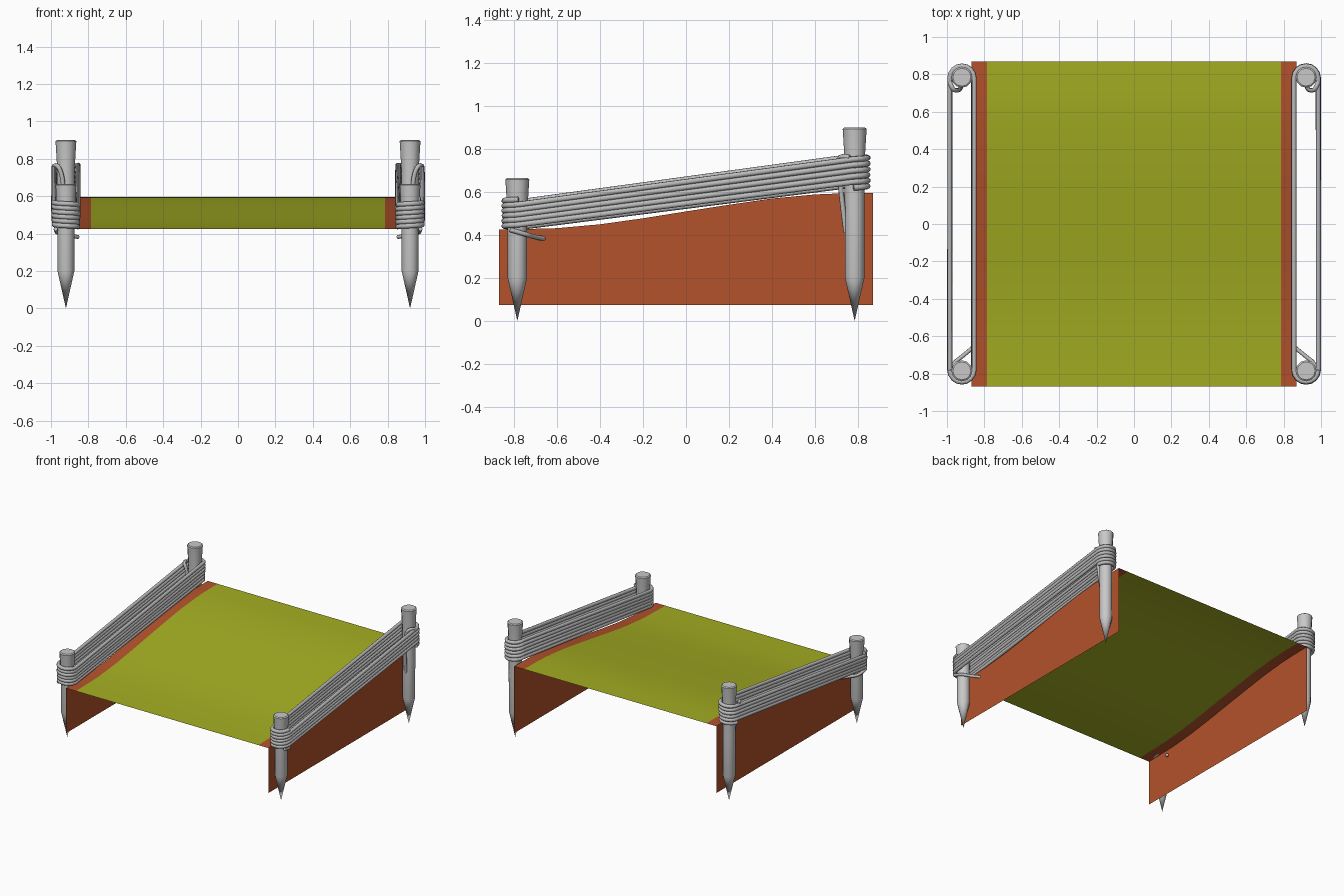
import bpy, bmesh, math, random
from mathutils import Vector

random.seed(4)
cube = bpy.data.objects.get("Cube")
if cube:
    bpy.data.objects.remove(cube, do_unlink=True)


def material(name, rgb):
    m = bpy.data.materials.new(name)
    m.use_nodes = True
    m.diffuse_color = (*rgb, 1)
    bsdf = m.node_tree.nodes["Principled BSDF"]
    bsdf.inputs["Base Color"].default_value = (*rgb, 1)
    bsdf.inputs["Roughness"].default_value = 0.8
    return m


GREEN = material("grass green", (0.37, 0.42, 0.016))
ORANGE = material("clay orange", (0.45, 0.085, 0.025))
WOOD = material("post grey", (0.58, 0.58, 0.58))
ROPE = material("rope grey", (0.5, 0.5, 0.5))


def select_only(ob):
    bpy.ops.object.select_all(action='DESELECT')
    ob.select_set(True)
    bpy.context.view_layer.objects.active = ob


def finish(name, bm, mats, angle=35):
    me = bpy.data.meshes.new(name)
    bm.to_mesh(me)
    bm.free()
    for m in mats:
        me.materials.append(m)
    ob = bpy.data.objects.new(name, me)
    bpy.context.collection.objects.link(ob)
    select_only(ob)
    bpy.ops.object.shade_smooth_by_angle(angle=math.radians(angle))
    return ob


# Sloping deck with an orange border and side walls
def deck():
    slope = [(-0.87, 0.425), (-0.6, 0.432), (-0.4, 0.45), (-0.2, 0.478), (0, 0.51),
             (0.2, 0.541), (0.4, 0.57), (0.6, 0.589), (0.72, 0.594), (0.87, 0.595)]
    bm = bmesh.new()
    rows = []
    for y, z in slope:
        section = [(-0.87, 0.075), (-0.87, z), (-0.785, z),
                   (0.785, z), (0.87, z), (0.87, 0.075)]
        rows.append([bm.verts.new((x, y, h)) for x, h in section])
    for a, b in zip(rows, rows[1:]):
        for i in range(5):
            f = bm.faces.new((a[i], a[i + 1], b[i + 1], b[i]))
            f.material_index = 0 if i == 2 else 1
    bmesh.ops.recalc_face_normals(bm, faces=bm.faces)
    if sum(f.normal.z for f in bm.faces) < 0:
        bmesh.ops.reverse_faces(bm, faces=bm.faces)
    finish("sloping_deck", bm, [GREEN, ORANGE])


# Pointed stake with a flared head
def post(name, x, y, top):
    profile = [(0.045, 0.2), (0.046, 0.5), (0.047, top - 0.15),
               (0.055, top - 0.015), (0.056, top - 0.006), (0.048, top)]
    n = 12
    bm = bmesh.new()
    rings = [[bm.verts.new((x + r * math.cos(math.tau * i / n),
                            y + r * math.sin(math.tau * i / n), z)) for i in range(n)]
             for r, z in profile]
    tip = bm.verts.new((x, y, 0))
    for i in range(n):
        j = (i + 1) % n
        bm.faces.new((tip, rings[0][j], rings[0][i]))
        for a, b in zip(rings, rings[1:]):
            bm.faces.new((a[i], a[j], b[j], b[i]))
    bm.faces.new(rings[-1])
    finish(name, bm, [WOOD])


# Round cord along a path
def cord(name, points, radius=0.0135, smooth_path=False):
    cu = bpy.data.curves.new(name, 'CURVE')
    cu.dimensions = '3D'
    cu.bevel_depth = radius
    cu.bevel_resolution = 2
    cu.use_fill_caps = True
    sp = cu.splines.new('NURBS' if smooth_path else 'POLY')
    sp.points.add(len(points) - 1)
    for p, co in zip(sp.points, points):
        p.co = (*co, 1)
    if smooth_path:
        sp.use_endpoint_u = True
        sp.order_u = 3
        sp.resolution_u = 6
    cu.materials.append(ROPE)
    ob = bpy.data.objects.new(name, cu)
    bpy.context.collection.objects.link(ob)
    select_only(ob)
    bpy.ops.object.convert(target='MESH')
    bpy.ops.object.shade_smooth_by_angle(angle=math.radians(60))


# Rope wound many times around a front and a back post
def winding(name, side, turns=6, steps=16):
    pts = []
    reach = 0.78
    for t in range(turns):
        r = 0.0665 - 0.004 * random.random()
        for k in range(steps + 2):
            back = k <= steps // 2
            a = math.pi * (k if back else k - 1) / (steps // 2)
            rise = (t + a / math.tau - turns / 2)
            z = (0.7 + rise * 0.0265) if back else (0.495 + rise * 0.0235)
            y = (reach if back else -reach) + r * math.sin(a)
            pts.append(Vector((side * (0.92 + r * math.cos(a)), y, z)))
    cord(name, pts)


deck()
for side, label in ((1, "left"), (-1, "right")):
    post("front_post_" + label, side * 0.92, -0.785, 0.665)
    post("back_post_" + label, side * 0.92, 0.785, 0.9)
    winding("wound_rope_" + label, side)
    # Loose rope ends
    cord("front_rope_end_" + label,
         [(side * x, y, z) for x, y, z in
          ((0.975, -0.82, 0.425), (0.975, -0.75, 0.405),
           (0.92, -0.71, 0.392), (0.855, -0.655, 0.382))], 0.011, True)
    cord("back_rope_end_" + label,
         [(side * x, y, z) for x, y, z in
          ((0.985, 0.76, 0.76), (0.97, 0.715, 0.775), (0.94, 0.715, 0.72),
           (0.93, 0.72, 0.6), (0.92, 0.745, 0.41))], 0.012, True)
